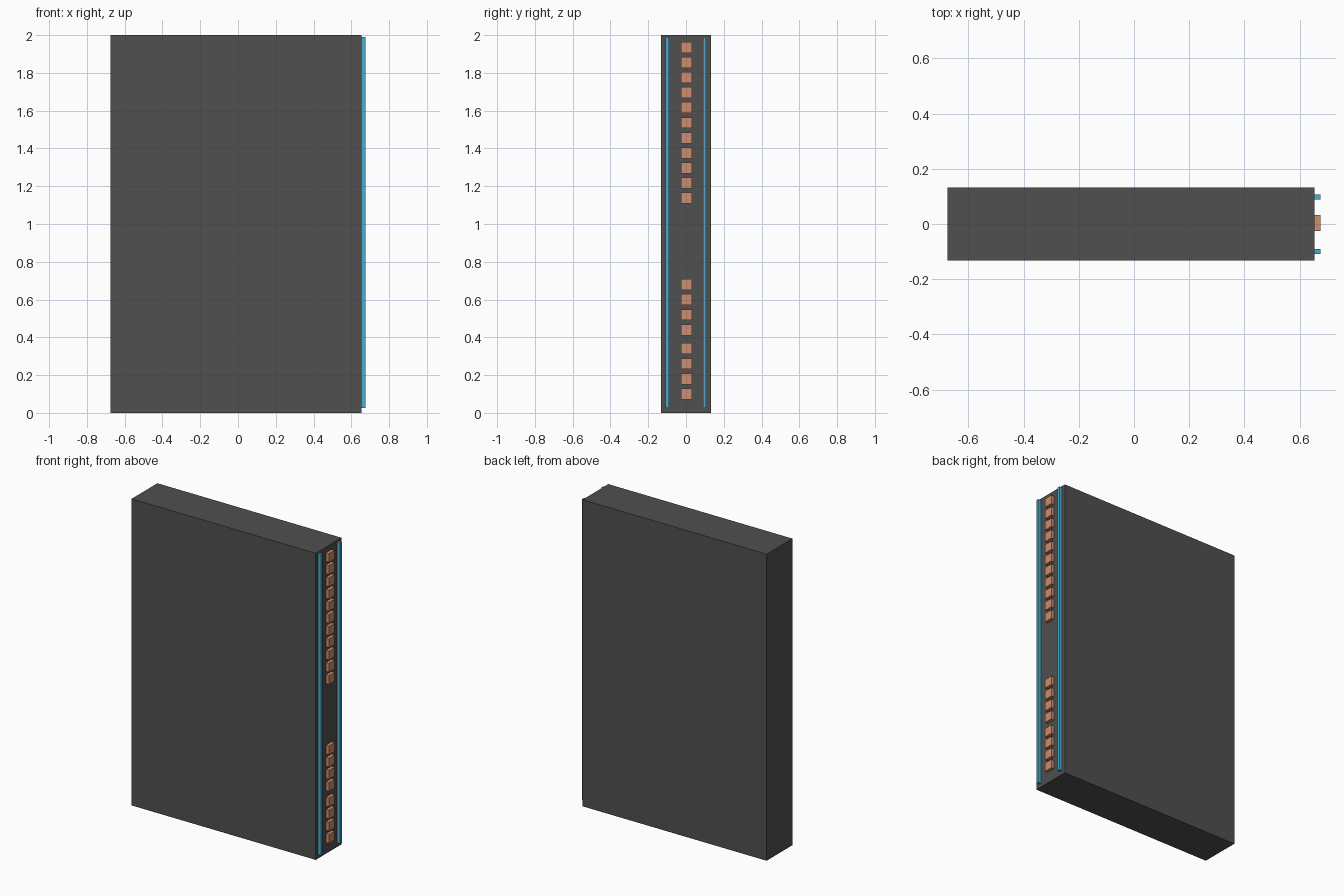
import bpy

if "Cube" in bpy.data.objects:
    bpy.data.objects.remove(bpy.data.objects["Cube"])


def material(name, rgb):
    mat = bpy.data.materials.new(name)
    mat.diffuse_color = (*rgb, 1)
    mat.use_nodes = True
    mat.node_tree.nodes["Principled BSDF"].inputs["Base Color"].default_value = mat.diffuse_color
    return mat


def box(name, x, y, z, mat):
    bpy.ops.mesh.primitive_cube_add(
        size=1, location=[(a + b) / 2 for a, b in (x, y, z)])
    ob = bpy.context.object
    ob.name = name
    ob.scale = [b - a for a, b in (x, y, z)]
    bpy.ops.object.transform_apply(location=False, rotation=False, scale=True)
    ob.data.materials.append(mat)
    return ob


dark = material("dark_casing", (0.08, 0.08, 0.08))
blue = material("blue_trim", (0.07, 0.42, 0.62))
copper = material("copper_block", (0.62, 0.27, 0.15))

FACE, OUT = 0.654, 0.675

# Main slab
box("cabinet_body", (-0.675, FACE), (-0.133, 0.133), (0, 2), dark)

# Two upright trim strips on the right end
for side, y in (("front", -0.1), ("back", 0.098)):
    box(f"{side}_trim_strip", (FACE, OUT), (y - 0.009, y + 0.009),
        (0.026, 1.989), blue)

# Three evenly spaced runs of blocks: lowest centre, count
PITCH, HALF = 0.0796, 0.029
for group, start, count in (("lower", 0.101, 4), ("middle", 0.440, 4),
                            ("upper", 1.138, 11)):
    for i in range(count):
        z = start + i * PITCH
        box(f"{group}_block_{i + 1}", (FACE, OUT), (-0.026, 0.032),
            (z - HALF, z + HALF), copper)
